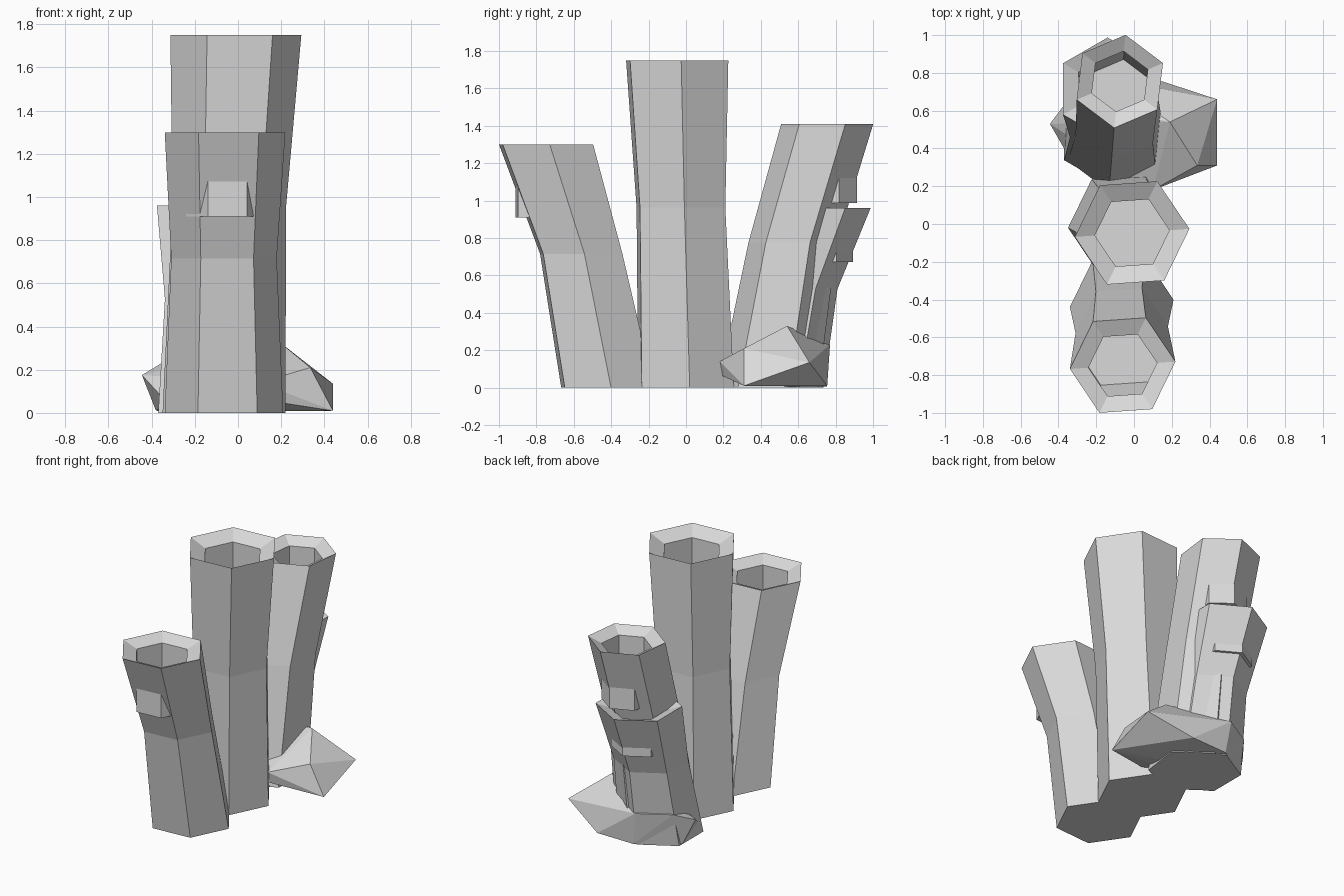
import bpy, bmesh, math

if "Cube" in bpy.data.objects:
    bpy.data.objects.remove(bpy.data.objects["Cube"])

stone = bpy.data.materials.new("stone grey")
stone.diffuse_color = (0.7, 0.7, 0.7, 1)
stone.use_nodes = True
stone.node_tree.nodes["Principled BSDF"].inputs["Base Color"].default_value = stone.diffuse_color


def add_object(name, bm):
    bmesh.ops.recalc_face_normals(bm, faces=bm.faces[:])
    mesh = bpy.data.meshes.new(name)
    bm.to_mesh(mesh)
    bm.free()
    mesh.materials.append(stone)
    bpy.context.collection.objects.link(bpy.data.objects.new(name, mesh))


def tube(name, height, turn, base, bend, top):
    """Bent six-sided tube; base, bend and top are (x, y, radius).
    The mouth slopes inwards and a straight shaft drops 30% of the height."""
    tx, ty, tr = top
    rings = [(*base, 0), (*bend, 0.55 * height), (*top, height),
             (tx, ty, tr * 0.65, height * 0.97),
             (tx, ty, tr * 0.65, height * 0.70)]
    bm = bmesh.new()
    loops = []
    for x, y, r, z in rings:
        angles = [math.radians(turn + 60 * k) for k in range(6)]
        loops.append([bm.verts.new((x + r * math.cos(a), y + r * math.sin(a), z))
                      for a in angles])
    for lo, hi in zip(loops, loops[1:]):
        for k in range(6):
            n = (k + 1) % 6
            bm.faces.new((lo[k], lo[n], hi[n], hi[k]))
    bm.faces.new(loops[0][::-1])
    bm.faces.new(loops[-1])
    add_object(name, bm)


# Four vent tubes
tube("centre_tube", 1.75, 4, (-0.065, 0.0, 0.285), (-0.04, -0.027, 0.264), (-0.01, -0.047, 0.304))
tube("front_tube", 1.30, 4, (-0.065, -0.42, 0.275), (-0.065, -0.56, 0.245), (-0.06, -0.748, 0.28))
tube("back_tube", 1.41, 23, (-0.10, 0.44, 0.27), (-0.09, 0.57, 0.238), (-0.075, 0.755, 0.248))
tube("small_back_tube", 0.96, 30, (-0.14, 0.47, 0.265), (-0.135, 0.575, 0.235), (-0.14, 0.715, 0.272))

# Faceted boulder around the feet of the back tubes
bm = bmesh.new()
for p in [(0.44, 0.66, 0.135), (0.44, 0.31, 0.01), (0.335, 0.31, 0.21),
          (0.19, 0.54, 0.33), (0.10, 0.18, 0.14), (0.05, 0.18, 0.07),
          (0.15, 0.755, 0.01), (-0.15, 0.77, 0.23), (-0.12, 0.75, 0.005),
          (-0.445, 0.53, 0.175), (-0.38, 0.58, 0.01), (-0.355, 0.65, 0.23),
          (-0.33, 0.33, 0.05)]:
    bm.verts.new(p)
hull = bmesh.ops.convex_hull(bm, input=bm.verts[:])
bmesh.ops.delete(bm, geom=[v for v in bm.verts if not v.link_faces], context='VERTS')
add_object("boulder", bm)
